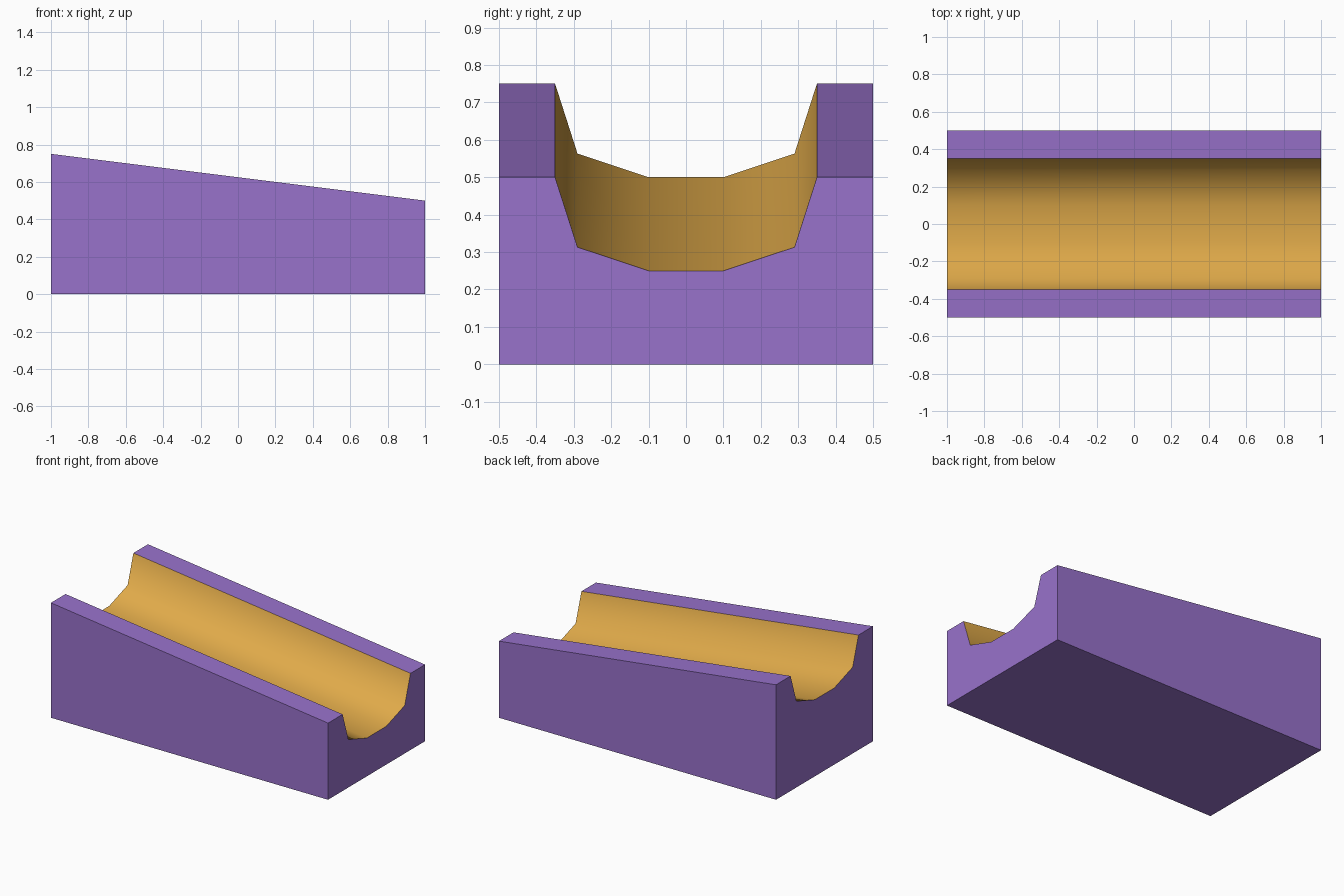
import bpy, bmesh

if "Cube" in bpy.data.objects:
    bpy.data.objects.remove(bpy.data.objects["Cube"])


def material(name, color):
    m = bpy.data.materials.new(name)
    m.diffuse_color = (*color, 1)
    m.use_nodes = True
    m.node_tree.nodes["Principled BSDF"].inputs["Base Color"].default_value = m.diffuse_color
    return m


# Half cross-section of the channel: (y, depth below the rim)
half = [(0.35, 0.0), (0.29, 0.187), (0.1, 0.25)]
channel = [(-y, d) for y, d in half] + [(y, d) for y, d in reversed(half)]
top = [(-0.5, 0.0)] + channel + [(0.5, 0.0)]

bm = bmesh.new()


# One end of the ramp: flat base corners plus the grooved top line
def end_ring(x, rim):
    pts = [(-0.5, 0.0)] + [(y, rim - d) for y, d in top] + [(0.5, 0.0)]
    return [bm.verts.new((x, y, z)) for y, z in pts]


high = end_ring(-1, 0.75)
low = end_ring(1, 0.5)
bm.faces.new(high)
bm.faces.new(low)

# Long sides, rims, channel and base
n = len(high)
channel_faces = []
for i in range(n):
    j = (i + 1) % n
    f = bm.faces.new((high[i], high[j], low[j], low[i]))
    if 2 <= i < 2 + len(channel) - 1:
        f.material_index = 1
        f.smooth = True
        channel_faces.append(f)

bmesh.ops.recalc_face_normals(bm, faces=bm.faces[:])

# Keep the outline of the channel crisp, blend its inner facets
for e in bm.edges:
    e.smooth = all(f in channel_faces for f in e.link_faces)

mesh = bpy.data.meshes.new("channel_ramp")
bm.to_mesh(mesh)
bm.free()
mesh.materials.append(material("purple", (0.314, 0.168, 0.597)))
mesh.materials.append(material("gold", (0.74, 0.40, 0.067)))
ramp = bpy.data.objects.new("channel_ramp", mesh)
bpy.context.collection.objects.link(ramp)
